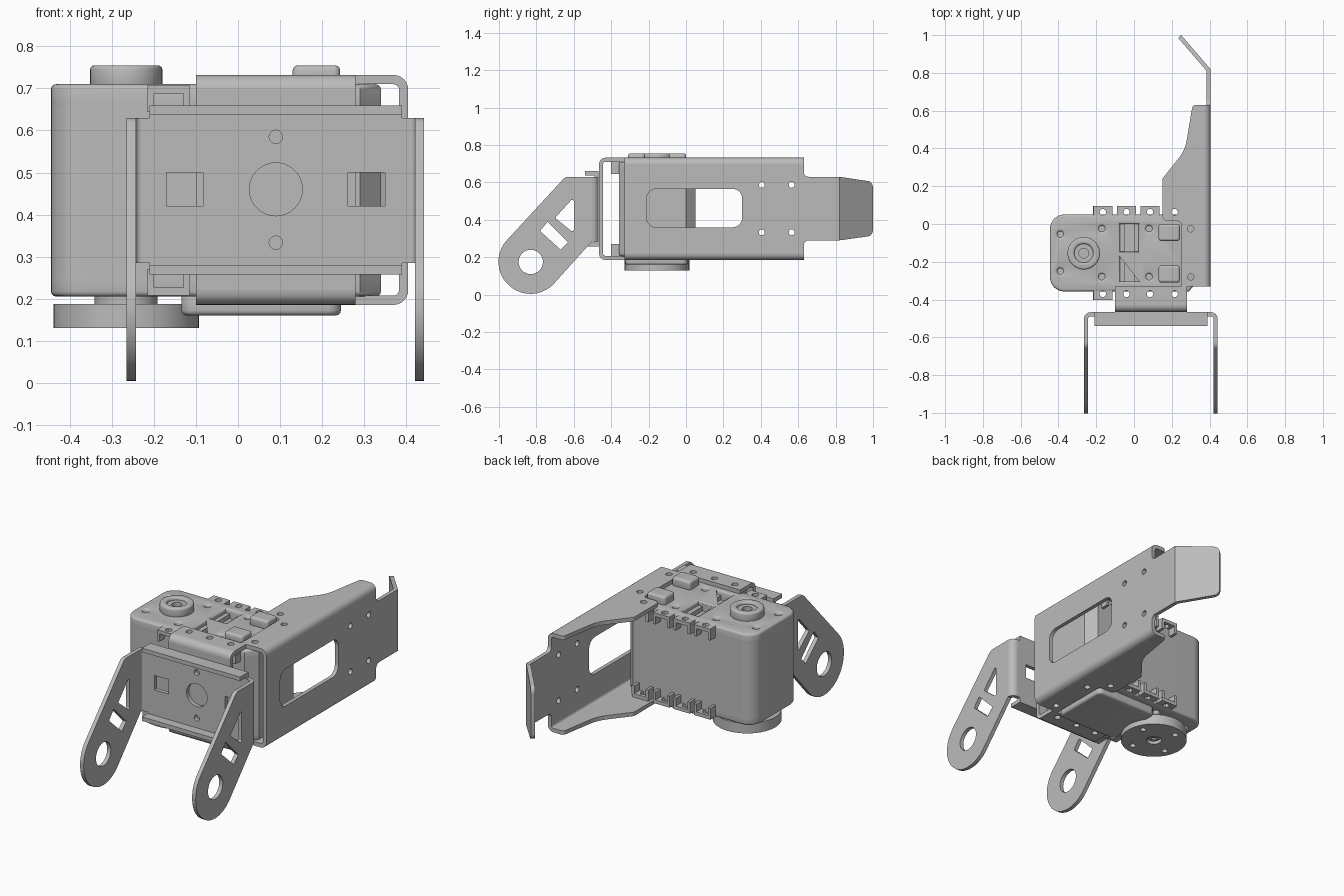
import bpy, bmesh, math
from mathutils import Matrix, Vector

if "Cube" in bpy.data.objects:
    bpy.data.objects.remove(bpy.data.objects["Cube"])

grey = bpy.data.materials.new("machine grey")
grey.use_nodes = True
grey.diffuse_color = (0.5, 0.5, 0.5, 1)
grey.node_tree.nodes["Principled BSDF"].inputs["Base Color"].default_value = grey.diffuse_color

X, Y, Z = Vector((1, 0, 0)), Vector((0, 1, 0)), Vector((0, 0, 1))
FRAMES = {"x": (Y, Z, X), "y": (X, Z, -Y), "z": (X, Y, Z)}


def frame(u, v, w, origin):
    m = Matrix((u, v, w)).transposed().to_4x4()
    m.translation = origin
    return m


def rounded(pts, r=0.0, steps=6):
    """Fillet the corners of a polygon; a point may carry its own radius."""
    out = []
    for i, p in enumerate(pts):
        a, b, c = (Vector(q[:2]) for q in (pts[i - 1], p, pts[(i + 1) % len(pts)]))
        rad = p[2] if len(p) > 2 else r
        if rad <= 0:
            out.append(b)
            continue
        d1, d2 = (a - b).normalized(), (c - b).normalized()
        half = d1.angle(d2) / 2
        center = b + (d1 + d2).normalized() * rad / math.sin(half)
        s, e = b + d1 * rad / math.tan(half) - center, b + d2 * rad / math.tan(half) - center
        n = steps if rad < 0.1 else steps * 2
        out += [center + s.lerp(e, k / n).normalized() * rad for k in range(n + 1)]
    return out


def rect(u0, u1, v0, v1, r=0.0):
    return rounded([(u0, v0), (u1, v0), (u1, v1), (u0, v1)], r)


def circle(u, v, r, n=24):
    return [Vector((u + r * math.cos(math.tau * k / n), v + r * math.sin(math.tau * k / n))) for k in range(n)]


def area(loop):
    return sum(p.x * q.y - q.x * p.y for p, q in zip(loop, loop[1:] + loop[:1]))


def prism(name, axis, outline, lo, hi, holes=(), bevel=0.0, matrix=None):
    """Extruded outline with holes, lying across the given axis."""
    cu = bpy.data.curves.new(name, "CURVE")
    cu.dimensions, cu.fill_mode = "2D", "BOTH"
    cu.extrude, cu.bevel_depth, cu.offset = (hi - lo) / 2 - bevel, bevel, -bevel
    cu.bevel_resolution = 2
    for i, loop in enumerate([outline, *holes]):
        if (area(loop) > 0) != (i == 0):
            loop = loop[::-1]
        sp = cu.splines.new("POLY")
        sp.points.add(len(loop) - 1)
        for pt, co in zip(sp.points, loop):
            pt.co = (co.x, co.y, 0, 1)
        sp.use_cyclic_u = True
    tmp = bpy.data.objects.new(name, cu)
    bpy.context.collection.objects.link(tmp)
    dg = bpy.context.evaluated_depsgraph_get()
    me = bpy.data.meshes.new_from_object(tmp.evaluated_get(dg))
    bpy.data.objects.remove(tmp)
    if matrix is None:
        u, v, w = FRAMES[axis]
        matrix = frame(u, v, w, Vector(map(abs, w)) * (lo + hi) / 2)
    me.transform(matrix)
    bm = bmesh.new()
    bm.from_mesh(me)
    bmesh.ops.remove_doubles(bm, verts=bm.verts, dist=0.0002)
    bmesh.ops.recalc_face_normals(bm, faces=bm.faces)
    bm.to_mesh(me)
    bm.free()
    me.materials.clear()
    me.materials.append(grey)
    ob = bpy.data.objects.new(name, me)
    bpy.context.collection.objects.link(ob)
    bpy.ops.object.select_all(action="DESELECT")
    ob.select_set(True)
    bpy.context.view_layer.objects.active = ob
    bpy.ops.object.shade_smooth_by_angle(angle=math.radians(35))
    return ob


T, R = 0.022, 0.035          # sheet thickness and bend radius


def bend(name, axis, u, v, start, lo, hi):
    """Quarter-round fold of sheet metal about (u, v)."""
    arc = [math.radians(start + 15 * k) for k in range(7)]
    ring = [Vector((u + r * math.cos(a), v + r * math.sin(a)))
            for r, seq in ((R, arc), (R - T, arc[::-1])) for a in seq]
    prism(name, axis, ring, lo, hi)


EARS = (-0.165, -0.04, 0.085, 0.215)
LOW, HIGH = 0.185, 0.732     # outer faces of the channel brackets

# Servo body and end caps
case = rounded([(-0.445, -0.357, 0.075), (0.29, -0.357), (0.34, -0.30), (0.34, 0.0),
                (0.29, 0.05), (-0.445, 0.05, 0.075)])
prism("servo_body", "z", case, 0.25, 0.66)
screws = [circle(x, y, 0.016, 16) for x in (-0.17, 0.08) for y in (-0.025, -0.28)]
screws += [circle(-0.39, y, 0.016, 16) for y in (-0.055, -0.25)]
pockets = [rect(-0.075, 0.025, -0.305, -0.16), rect(-0.075, 0.025, -0.145, 0.0)]
prism("servo_top_cap", "z", case, 0.63, 0.71, screws + pockets, 0.012)
prism("servo_bottom_cap", "z", case, 0.205, 0.283, screws, 0.012)
prism("pocket_rib", "z", rect(-0.075, 0.025, -0.16, -0.145), 0.65, 0.70)
for x in (-0.062, 0.012):
    prism("pocket_rail", "z", rect(x - 0.012, x + 0.012, -0.305, 0), 0.65, 0.685)

# Mounting ears along the front and back of both caps
for x in EARS:
    for y0, y1, yh in ((0.04, 0.095, 0.063), (-0.402, -0.35, -0.37)):
        for z0, z1, w0, w1 in ((0.688, 0.708, 0.645, 0.69), (0.207, 0.227, 0.225, 0.27)):
            prism("ear_plate", "z", rect(x - 0.05, x + 0.05, y0, y1), z0, z1, [circle(x, yh, 0.017, 16)])
            for s in (-0.043, 0.043):
                prism("ear_rib", "z", rect(x + s - 0.008, x + s + 0.008, y0, y1), w0, w1)

# Raised pads, bottom cover, idler and output wheel
for y in (-0.265, -0.045):
    prism("top_pad", "z", rect(0.13, 0.243, y - 0.045, y + 0.045, 0.015), 0.70, 0.755, (), 0.012)
prism("bottom_cover", "z", rect(-0.135, 0.245, -0.325, 0.01, 0.03), 0.16, 0.215, (), 0.012)
hub = (-0.266, -0.155)
prism("idler_ring", "z", circle(*hub, 0.086, 40), 0.70, 0.755, [circle(*hub, 0.05)], 0.01)
prism("idler_core", "z", circle(*hub, 0.052), 0.70, 0.74, [circle(*hub, 0.026)])
prism("output_neck", "z", circle(*hub, 0.075, 32), 0.15, 0.215)
bolts = [circle(hub[0] + 0.125 * math.cos(a), hub[1] + 0.125 * math.sin(a), 0.016, 16)
         for a in (math.tau * k / 4 + 0.4 for k in range(4))]
prism("output_wheel", "z", circle(*hub, 0.173, 48), 0.13, 0.187, bolts + [circle(*hub, 0.04)])
prism("output_screw", "z", circle(*hub, 0.028), 0.14, 0.16, [circle(*hub, 0.012, 12)])

# Long side bracket: wall with window, folded flanges and bent tab
wall = rounded([(-0.33, LOW + R), (0.63, LOW + R), (0.63, 0.29, 0.025), (0.82, 0.29),
                (0.82, 0.63), (0.63, 0.63, 0.025), (0.63, HIGH - R), (-0.33, HIGH - R)])
holes = [circle(y, z, 0.016, 16) for y in (0.405, 0.565) for z in (0.333, 0.587)]
prism("side_wall", "x", wall, 0.405 - T, 0.405, holes + [rect(-0.21, 0.30, 0.36, 0.565, 0.05)])
flange = rounded([(0.37, -0.33), (0.25, -0.33), (0.25, 0.015, 0.02), (0.15, 0.015, 0.03),
                  (0.15, 0.24, 0.03), (0.27, 0.39, 0.2), (0.31, 0.63, 0.02), (0.37, 0.63)])
flange_holes = [circle(0.30, -0.025, 0.017, 16), circle(0.30, -0.28, 0.017, 16), circle(0.215, 0.063, 0.017, 16)]
for z0, zc, start in ((HIGH - T, HIGH - R, 0), (LOW, LOW + R, 270)):
    prism("side_flange", "z", flange, z0, z0 + T, flange_holes)
    bend("side_fold", "y", 0.37, zc, start, -0.33, 0.63)
d = Vector((-0.155, 0.18, 0)).normalized()
w = d.cross(Z)
tab = rounded([(0, 0.29), (0.237, 0.315, 0.035), (0.237, 0.603, 0.035), (0, 0.63)])
prism("bent_tab", "x", tab, 0, T, matrix=frame(d, Z, w, Vector((0.405, 0.82, 0)) - w * T / 2))

# Front channel bracket clamped to the servo
prism("channel_face", "y", rect(-0.1, 0.28, LOW + R, HIGH - R), -0.465, -0.465 + T)
for z0, zc, start in ((HIGH - T, HIGH - R, 90), (LOW, LOW + R, 180)):
    prism("channel_flange", "z", rect(-0.1, 0.28, -0.465 + R, -0.33), z0, z0 + T,
          [circle(x, -0.37, 0.017, 16) for x in EARS[1:]])
    bend("channel_fold", "x", -0.465 + R, zc, start, -0.1, 0.28)

# Fork bracket: cross plate with lips and two slanted arms
cut = [circle(0.09, 0.46, 0.063, 40), circle(0.09, 0.585, 0.016, 16), circle(0.09, 0.333, 0.016, 16),
       rect(-0.17, -0.083, 0.42, 0.50), rect(0.262, 0.35, 0.42, 0.50)]
plate = rounded([(-0.265 + R, 0.285), (-0.21, 0.285), (-0.21, 0.257), (0.39, 0.257), (0.39, 0.285),
                 (0.443 - R, 0.285), (0.443 - R, 0.63), (0.39, 0.63), (0.39, 0.66), (-0.21, 0.66),
                 (-0.21, 0.63), (-0.265 + R, 0.63)])
prism("fork_plate", "y", plate, -0.467 - T, -0.467, cut)
for z in (0.257, 0.66 - T):
    prism("fork_lip", "z", rect(-0.21, 0.39, -0.54, -0.48), z, z + T)
arm = rounded([(-0.467 - R, 0.285), (-0.467 - R, 0.63), (-0.645, 0.63, 0.04),
               (-1.073, 0.166, 0.17), (-0.82, -0.068, 0.17)])
arm_cuts = [circle(-0.83, 0.175, 0.065, 32),
            rounded([(-0.60, 0.52), (-0.60, 0.33), (-0.70, 0.41)], 0.008),
            rounded([(-0.74, 0.39), (-0.63, 0.28), (-0.67, 0.24), (-0.78, 0.34)], 0.005)]
for x0, xc, start in ((-0.265, -0.265 + R, 90), (0.443 - T, 0.443 - R, 0)):
    prism("fork_arm", "x", arm, x0, x0 + T, arm_cuts)
    bend("fork_fold", "z", xc, -0.467 - R, start, 0.285, 0.63)
